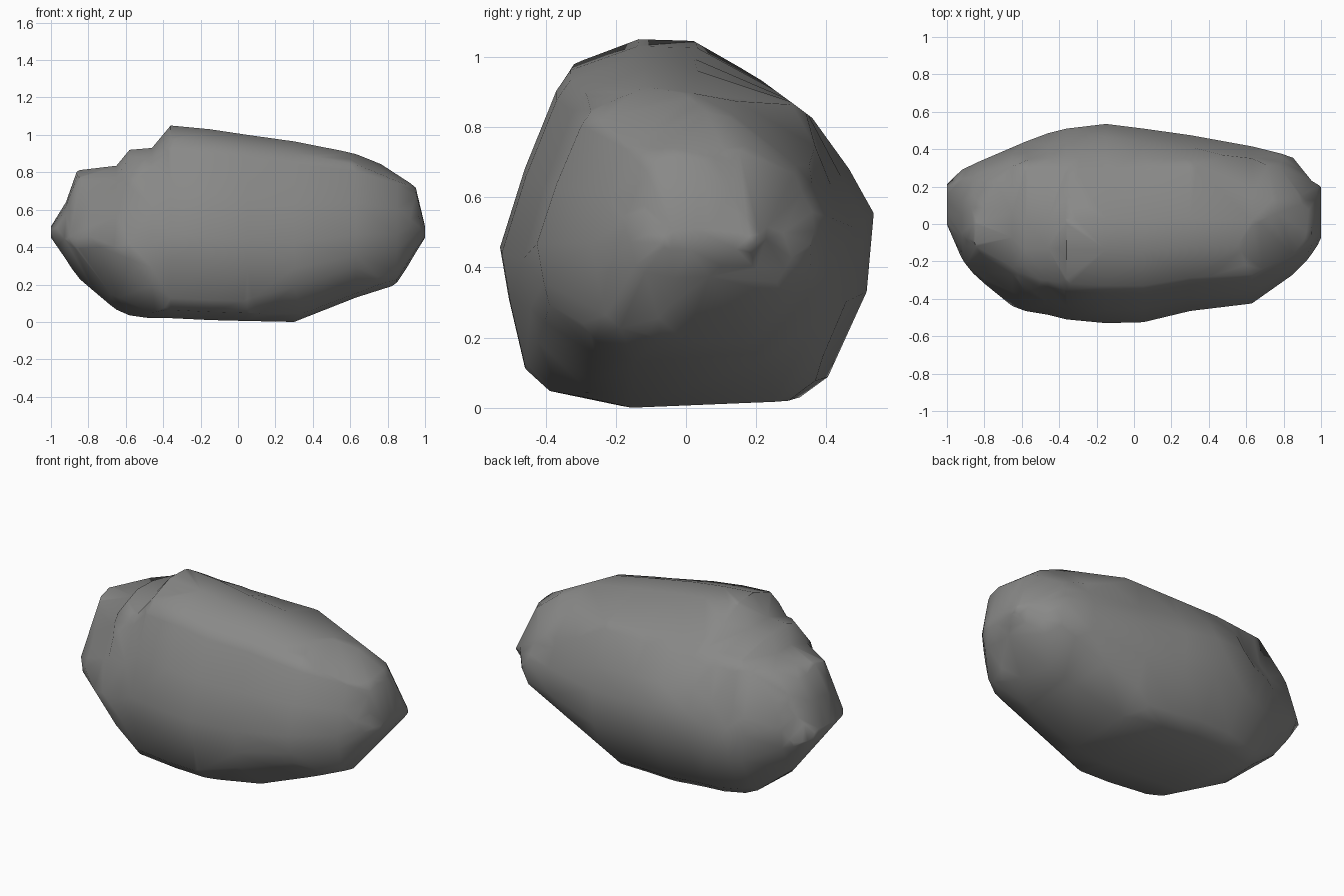
import bpy, bmesh, math
from mathutils import Vector

if "Cube" in bpy.data.objects:
    bpy.data.objects.remove(bpy.data.objects["Cube"])

# Typical cross-section (y, z), clockwise from the front bulge, scaled 0..1
BASE = [(-.53, .46), (-.46, .69), (-.37, .92), (-.33, .98), (-.14, 1.05), (.03, 1.045),
        (.32, .86), (.46, .69), (.53, .56), (.51, .33), (.40, .08), (.32, .02),
        (-.18, 0), (-.39, .045), (-.46, .11), (-.505, .31)]
PROFILE = [((y + .53) / 1.06, z / 1.05) for y, z in BASE]
SHOULDER = 6

# Stations along the boulder: x, front y, back y, bottom z, top z, back shoulder (y, z)
STATIONS = [(-1, -.03, .22, .45, .51, None), (-.92, -.19, .295, .33, .64, None),
            (-.86, -.27, .32, .23, .81, None), (-.65, -.44, .41, .06, .835, (.31, .815)),
            (-.58, -.465, .44, .03, .92, (.33, .85)), (-.46, -.485, .485, .02, .93, (.335, .86)),
            (-.36, -.51, .51, .02, 1.05, (.335, .86)), (-.15, -.53, .535, .01, 1.03, (.335, .86)),
            (.05, -.525, .51, .005, 1.0, (.335, .86)), (.30, -.465, .475, 0, .965, (.335, .86)),
            (.63, -.425, .415, .13, .90, (.33, .84)), (.85, -.27, .36, .20, .815, (.24, .78)),
            (.95, -.17, .235, .37, .72, None), (1, -.08, .20, .45, .51, None)]

# Outlines chipped from three oblique directions: azimuth, elevation, points (right, up)
CHIPS = [
    (-55, 25, [(-.735, .45), (-.275, .56), (.415, .35), (.81, .045), (.935, -.22), (.595, -.56),
               (.23, -.62), (-.225, -.575), (-.40, -.53), (-.52, -.465), (-.665, -.29), (-.87, .04)]),
    (125, 25, [(-.785, .415), (-.365, .53), (.38, .48), (.455, .44), (.75, .075), (.865, -.225),
               (.51, -.62), (.24, -.68), (-.325, -.525), (-.86, -.065), (-.935, .115)]),
    (51, -30, [(-.795, .435), (-.485, .565), (-.19, .565), (.45, .305), (.71, .17), (.835, -.055),
               (.91, -.295), (.695, -.525), (.53, -.595), (.115, -.685), (-.245, -.58),
               (-.795, -.095), (-.845, .15)])]


def chip(bm, point, normal):
    """Slice off everything beyond a plane and close the flat."""
    bmesh.ops.bisect_plane(bm, geom=bm.verts[:] + bm.edges[:] + bm.faces[:], dist=1e-5,
                           plane_co=point, plane_no=normal, clear_outer=True)
    rim = [e for e in bm.edges if e.is_boundary]
    if rim:
        bmesh.ops.holes_fill(bm, edges=rim, sides=0)


bm = bmesh.new()
rings = []
for x, y0, y1, z0, z1, shoulder in STATIONS:
    ring = []
    for i, (u, w) in enumerate(PROFILE):
        y, z = y0 + u * (y1 - y0), z0 + w * (z1 - z0)
        if x < -.6:                                   # low left shelf leans backwards
            y = min(y + .1 * max(0, w - .44), y1)
        if shoulder and i == SHOULDER:
            y, z = shoulder
        ring.append(bm.verts.new((x, y, z)))
    rings.append(ring)

# Skin between the stations and close the ends
n = len(PROFILE)
for a, b in zip(rings, rings[1:]):
    for i in range(n):
        j = (i + 1) % n
        bm.faces.new((a[i], a[j], b[j], b[i]))
bm.faces.new(rings[0])
bm.faces.new(rings[-1])
bmesh.ops.triangulate(bm, faces=bm.faces[:])
bmesh.ops.recalc_face_normals(bm, faces=bm.faces[:])

# Chip the corners
for az, el, pts in CHIPS:
    az, el = math.radians(az), math.radians(el)
    right = Vector((-math.sin(az), math.cos(az), 0))
    up = Vector((-math.cos(az) * math.sin(el), -math.sin(az) * math.sin(el), math.cos(el)))
    for (ax, ay), (bx, by) in zip(pts, pts[1:] + pts[:1]):
        normal = (right * (ay - by) + up * (bx - ax)).normalized()
        chip(bm, Vector((0, 0, .525)) + right * ax + up * ay + normal * .004, normal)
bmesh.ops.remove_doubles(bm, verts=bm.verts[:], dist=.012)
bmesh.ops.triangulate(bm, faces=bm.faces[:])
bmesh.ops.recalc_face_normals(bm, faces=bm.faces[:])

mesh = bpy.data.meshes.new("boulder")
bm.to_mesh(mesh)
bm.free()
boulder = bpy.data.objects.new("boulder", mesh)
bpy.context.collection.objects.link(boulder)

stone = bpy.data.materials.new("grey stone")
stone.diffuse_color = (.25, .25, .245, 1)
stone.use_nodes = True
stone.node_tree.nodes["Principled BSDF"].inputs["Base Color"].default_value = stone.diffuse_color
mesh.materials.append(stone)

# Soft stone with a few crisp breaks
bpy.context.view_layer.objects.active = boulder
boulder.select_set(True)
bpy.ops.object.shade_smooth_by_angle(angle=math.radians(50))
